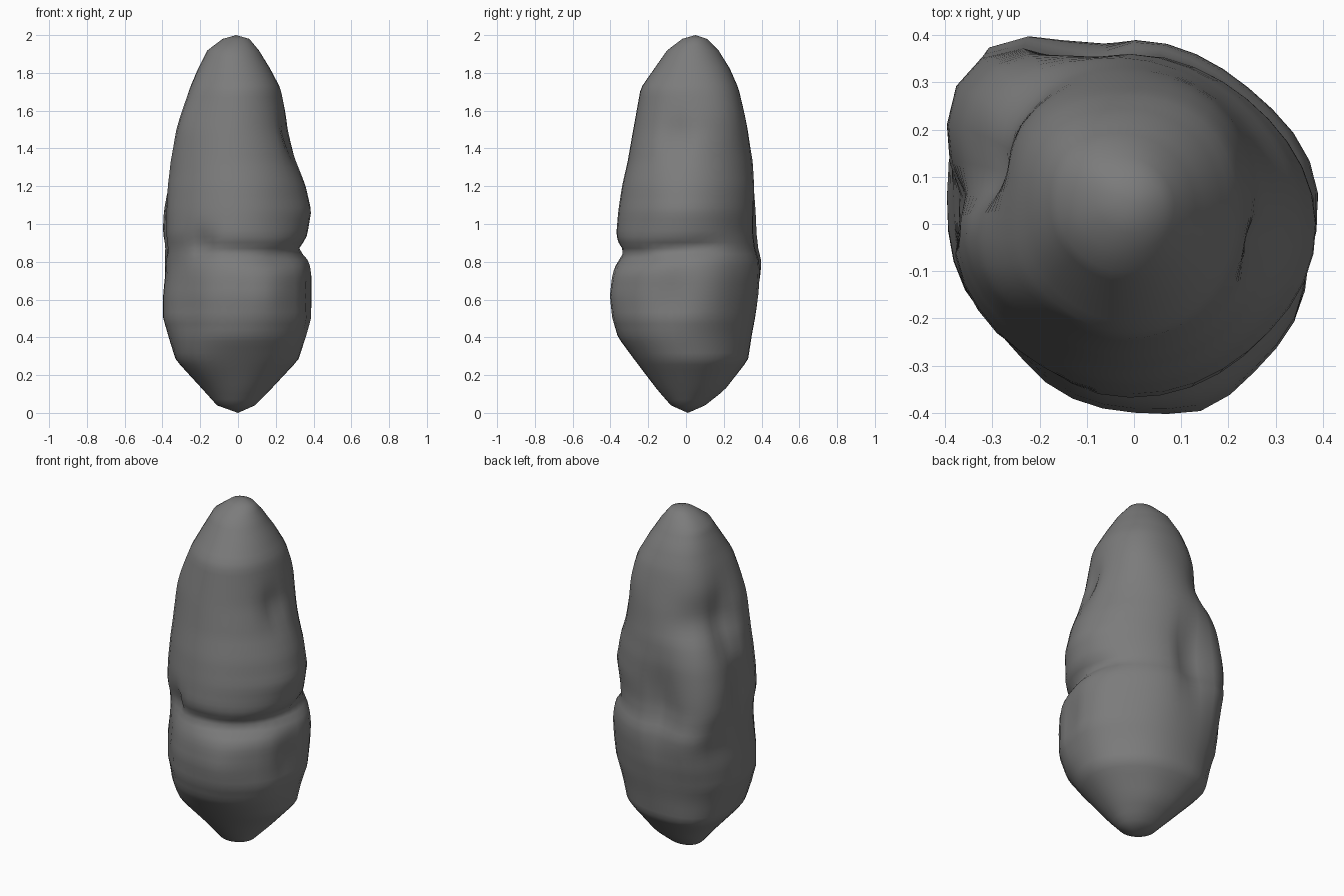
import bpy
import bmesh
import math

cube = bpy.data.objects.get("Cube")
if cube:
    bpy.data.objects.remove(cube, do_unlink=True)

# Outline in hundredths: height, then extents left of, right of, front of, behind the axis
PROFILE = [
    (4, -11, 9, -8, 10), (12, -18, 17, -15, 20), (28, -32, 32, -27, 32),
    (40, -36, 36, -36, 34), (50, -39, 39, -39, 36), (62, -39, 39, -40, 38),
    (73, -38, 39, -39, 39), (80, -38, 38, -37, 39), (87, -38, 36, -36, 37),
    (95, -39, 37, -37, 36), (107, -39, 39, -36, 36), (120, -38, 36, -34, 36),
    (133, -36, 31, -31, 35), (150, -32, 26, -28, 32), (172, -25, 22, -24, 27),
    (182, -21, 17, -17, 23), (192, -16, 11, -10, 17), (198, -8, 6, -2, 11),
]

# Fullness of the body in each diagonal direction (degrees: factor)
CORNERS = {45: -0.04, 135: 0.1, 225: -0.03, 315: 0.01}

# Dents and bumps: angle, height, angular spread, height spread, depth
FEATURES = [
    # waist crease
    (-88, 0.85, 18, 0.03, -0.025), (-52, 0.83, 18, 0.03, -0.04),
    (-15, 0.86, 18, 0.03, -0.035), (15, 0.88, 12, 0.03, -0.025),
    (-122, 0.9, 7, 0.06, -0.04), (-45, 1.08, 18, 0.12, -0.015),
    # folds of the lower lobe
    (-11, 0.62, 7, 0.12, -0.025), (22, 0.65, 14, 0.14, 0.015),
    (-68, 0.62, 9, 0.12, 0.02), (-140, 0.6, 12, 0.15, -0.02),
    (-135, 0.28, 20, 0.08, 0.03), (135, 0.28, 20, 0.1, 0.02),
    # upper shoulders
    (-12, 1.45, 8, 0.08, -0.03), (45, 1.6, 24, 0.15, 0.04),
    (207, 1.55, 16, 0.15, 0.025),
    # back corner shelf with hollows around it
    (134, 0.92, 15, 0.26, 0.07), (137, 1.45, 18, 0.09, -0.05),
    (163, 1.38, 10, 0.13, -0.06), (173, 1.03, 8, 0.12, -0.045),
    (103, 0.95, 7, 0.16, -0.05), (145, 0.75, 6, 0.1, -0.03),
]
SIDES = 36
RINGS = 64


def section(z):
    """Extents of the outline at height z, in units."""
    h = z * 100
    for low, high in zip(PROFILE, PROFILE[1:]):
        if h <= high[0]:
            t = (h - low[0]) / (high[0] - low[0])
            return [(a + (b - a) * t) / 100 for a, b in zip(low[1:], high[1:])]
    return [a / 100 for a in PROFILE[-1][1:]]


def angle_gap(a, b):
    return (a - b + 180) % 360 - 180


def bell(distance, spread):
    return math.exp(-0.5 * (distance / spread) ** 2)


def surface_point(degrees, z):
    """Point on the stone: lopsided oval, corner fullness, then dents."""
    left, right, front, back = section(z)
    a = math.radians(degrees)
    cx, cy = (left + right) / 2, (front + back) / 2
    fullness = 1 + sum(f * bell(angle_gap(degrees, c), 22) for c, f in CORNERS.items())
    x = math.cos(a) * (right - left) / 2 * fullness
    y = math.sin(a) * (back - front) / 2 * fullness
    push = sum(d * bell(angle_gap(degrees, fa), sa) * bell(z - fz, sz)
               for fa, fz, sa, sz, d in FEATURES)
    return (cx + x + math.cos(a) * push, cy + y + math.sin(a) * push, z)


# Stone body: stacked rings closed with a point at each end
bm = bmesh.new()
low, high = PROFILE[0][0] / 100, PROFILE[-1][0] / 100
rings = []
for i in range(RINGS):
    z = low + (high - low) * i / (RINGS - 1)
    rings.append([bm.verts.new(surface_point(360 * s / SIDES, z)) for s in range(SIDES)])
bottom = bm.verts.new((0, 0.01, 0))
top = bm.verts.new((-0.01, 0.05, 2))
for s in range(SIDES):
    n = (s + 1) % SIDES
    bm.faces.new((bottom, rings[0][n], rings[0][s]))
    bm.faces.new((top, rings[-1][s], rings[-1][n]))
    for lower, upper in zip(rings, rings[1:]):
        bm.faces.new((lower[s], lower[n], upper[n], upper[s]))
bmesh.ops.recalc_face_normals(bm, faces=bm.faces)
for face in bm.faces:
    face.smooth = True

mesh = bpy.data.meshes.new("stone")
bm.to_mesh(mesh)
bm.free()
stone = bpy.data.objects.new("stone", mesh)
bpy.context.collection.objects.link(stone)

# Plain grey stone colour
grey = bpy.data.materials.new("stone grey")
grey.use_nodes = True
colour = (0.2, 0.2, 0.2, 1)
grey.diffuse_color = colour
grey.node_tree.nodes["Principled BSDF"].inputs["Base Color"].default_value = colour
mesh.materials.append(grey)
